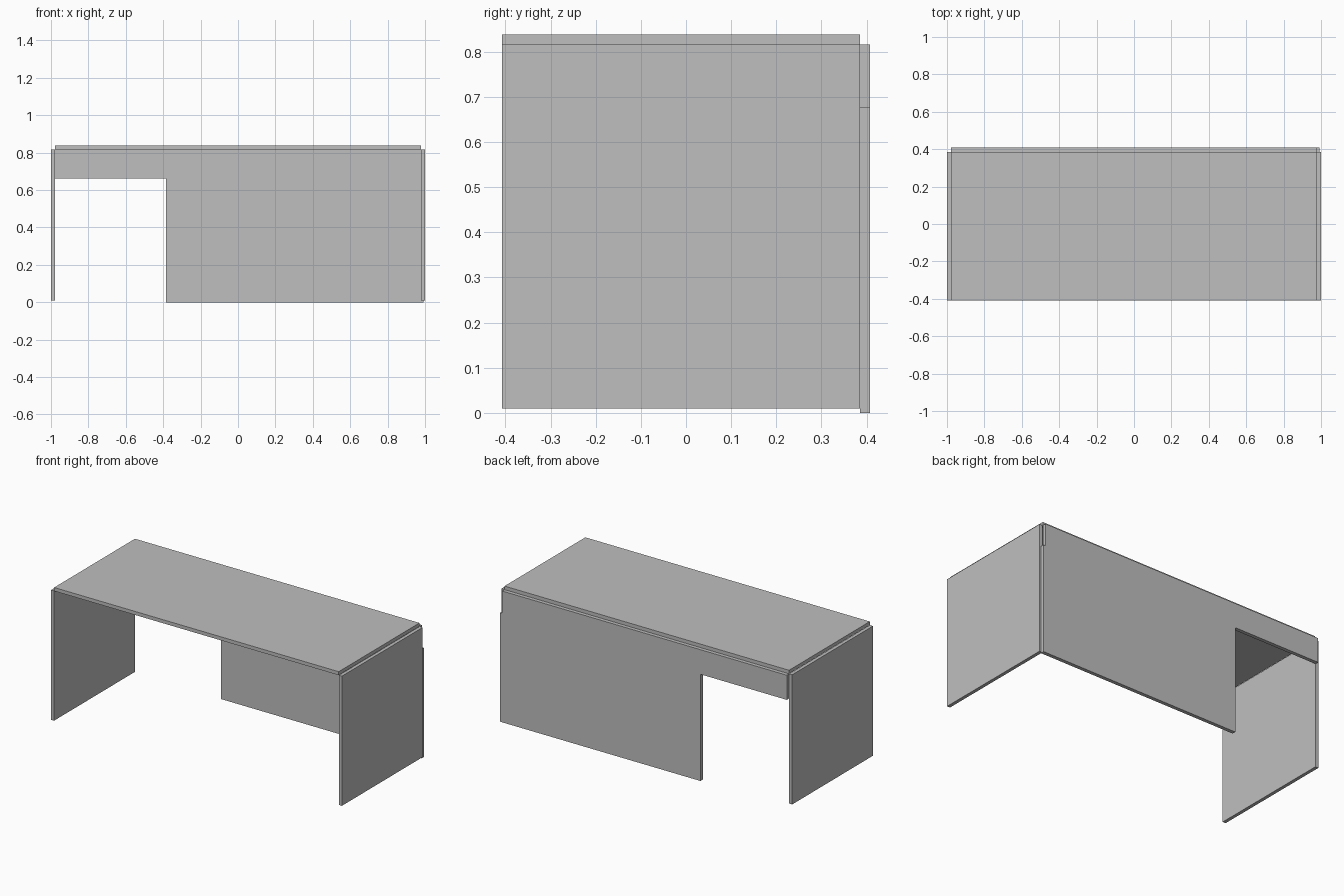
import bpy
import bmesh

if "Cube" in bpy.data.objects:
    bpy.data.objects.remove(bpy.data.objects["Cube"], do_unlink=True)

grey = bpy.data.materials.new("light_grey")
grey.use_nodes = True
colour = (0.52, 0.52, 0.52, 1)
grey.diffuse_color = colour
grey.node_tree.nodes["Principled BSDF"].inputs["Base Color"].default_value = colour

FRONT, INNER, BACK = -0.408, 0.385, 0.408
UNDERSIDE, TOP = 0.816, 0.838


def board(name, outline, y0, y1):
    """Extrude an x-z outline from y0 to y1."""
    bm = bmesh.new()
    face = bm.faces.new([bm.verts.new((x, y0, z)) for x, z in outline])
    out = bmesh.ops.extrude_face_region(bm, geom=[face])
    moved = [v for v in out["geom"] if isinstance(v, bmesh.types.BMVert)]
    bmesh.ops.translate(bm, verts=moved, vec=(0, y1 - y0, 0))
    bmesh.ops.recalc_face_normals(bm, faces=bm.faces)
    mesh = bpy.data.meshes.new(name)
    bm.to_mesh(mesh)
    bm.free()
    mesh.materials.append(grey)
    obj = bpy.data.objects.new(name, mesh)
    bpy.context.collection.objects.link(obj)


def rect(x0, x1, z0, z1):
    return [(x0, z0), (x1, z0), (x1, z1), (x0, z1)]


# Desktop and the two side panels
board("desktop", rect(-0.978, 0.978, UNDERSIDE, TOP), FRONT, INNER)
board("right_side_panel", rect(-1, -0.979, 0.01, UNDERSIDE), FRONT, INNER)
board("left_side_panel", rect(0.979, 1, 0.01, UNDERSIDE), FRONT, INNER)

# Back panel with an open bay at one end and a small notch at the other
board("back_panel", [
    (-0.385, 0), (0.992, 0), (0.992, 0.678), (0.978, 0.678),
    (0.978, UNDERSIDE), (-0.979, UNDERSIDE), (-0.979, 0.663), (-0.385, 0.663),
], INNER, BACK)
